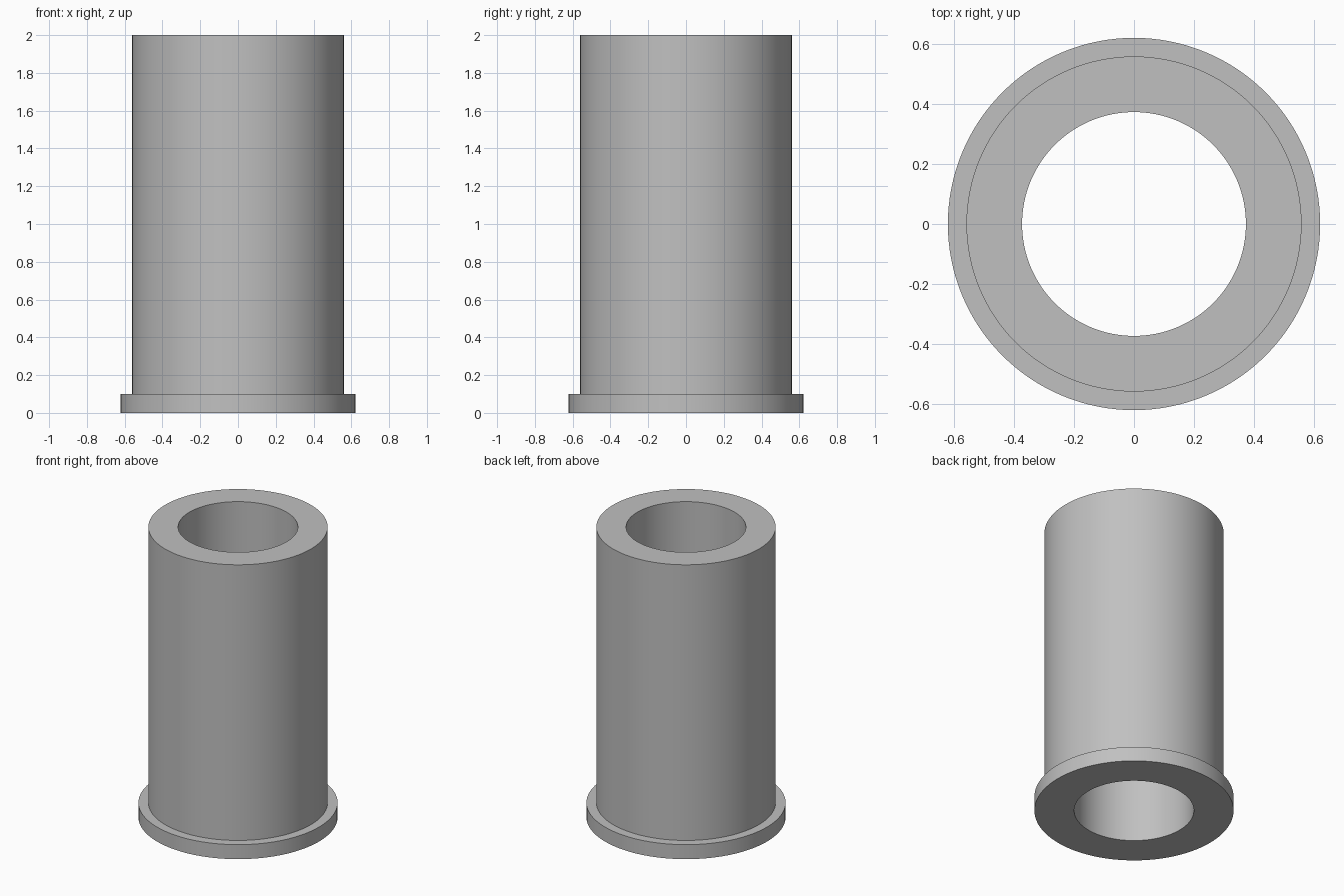
import bpy
import bmesh
import math
from mathutils import Matrix, Vector

cube = bpy.data.objects.get("Cube")
if cube:
    bpy.data.objects.remove(cube, do_unlink=True)

SEGMENTS = 128
BORE, BODY, FLANGE = 0.374, 0.56, 0.622
HEIGHT, FLANGE_HEIGHT = 2.0, 0.1

# Plain grey metal
grey = bpy.data.materials.new("grey_metal")
grey.use_nodes = True
colour = (0.53, 0.53, 0.53, 1.0)
grey.diffuse_color = colour
grey.node_tree.nodes["Principled BSDF"].inputs["Base Color"].default_value = colour


def lathe(name, profile):
    """Revolve a closed (radius, height) profile around z."""
    bm = bmesh.new()
    verts = [bm.verts.new((r, 0, z)) for r, z in profile]
    edges = [bm.edges.new((verts[i - 1], verts[i])) for i in range(len(verts))]
    bmesh.ops.spin(bm, geom=verts + edges, cent=(0, 0, 0), axis=(0, 0, 1),
                   angle=math.tau, steps=SEGMENTS, use_merge=True)
    bmesh.ops.remove_doubles(bm, verts=bm.verts, dist=1e-5)
    bmesh.ops.recalc_face_normals(bm, faces=bm.faces)
    mesh = bpy.data.meshes.new(name)
    bm.to_mesh(mesh)
    bm.free()
    mesh.materials.append(grey)
    obj = bpy.data.objects.new(name, mesh)
    bpy.context.collection.objects.link(obj)
    bpy.ops.object.select_all(action="DESELECT")
    obj.select_set(True)
    bpy.context.view_layer.objects.active = obj
    bpy.ops.object.shade_smooth_by_angle(angle=math.radians(30))
    return obj


# Sleeve with a through bore and a flange around its foot
lathe("flanged_bushing", [
    (BORE, 0), (FLANGE, 0), (FLANGE, FLANGE_HEIGHT),
    (BODY, FLANGE_HEIGHT), (BODY, HEIGHT), (BORE, HEIGHT),
])
